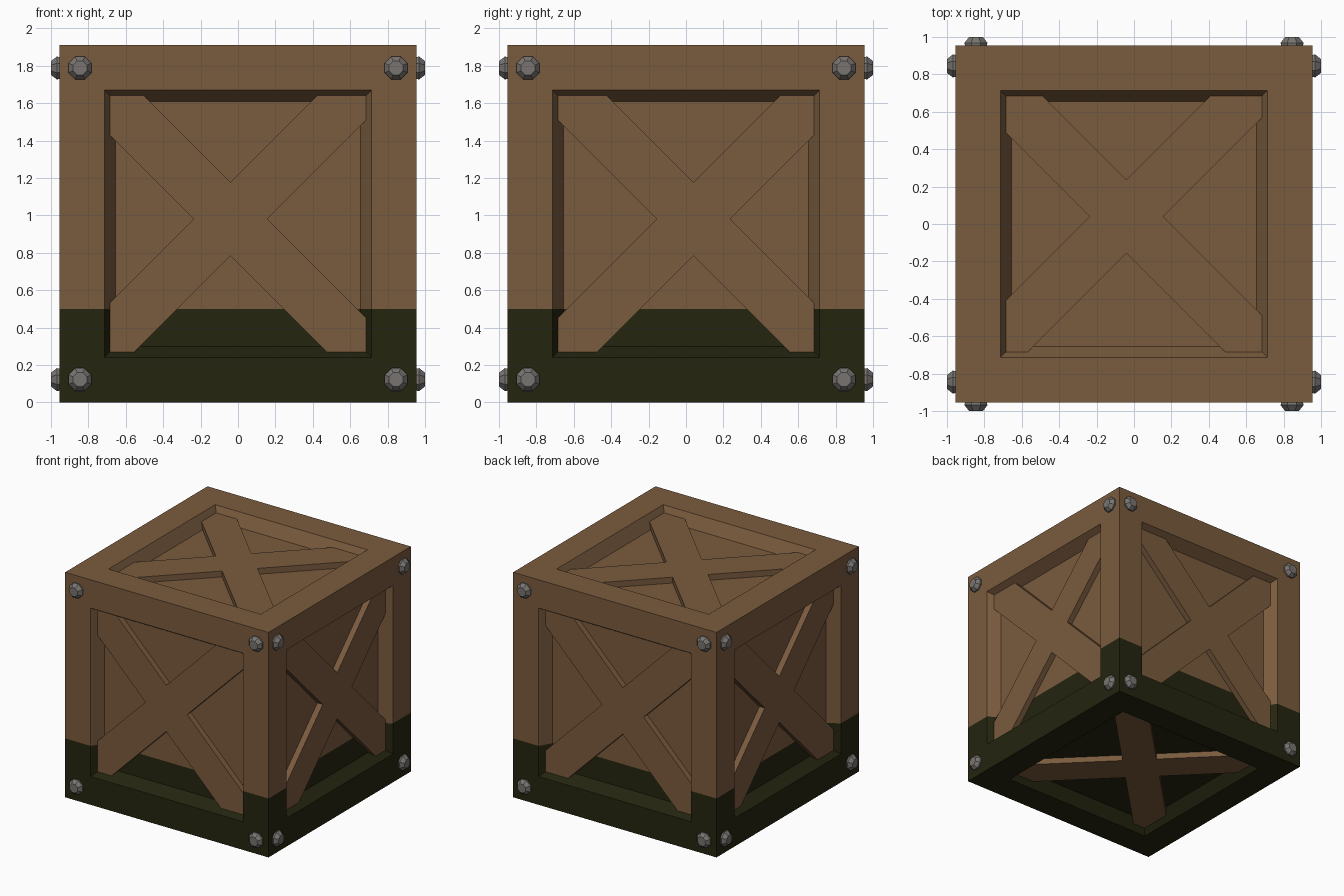
import bpy, bmesh, math
from mathutils import Vector, Matrix

if "Cube" in bpy.data.objects:
    bpy.data.objects.remove(bpy.data.objects["Cube"])

HALF = 0.955          # half side of the crate
MID = Vector((0, 0, HALF))


def material(name, rgb):
    m = bpy.data.materials.new(name)
    m.diffuse_color = (*rgb, 1)
    m.use_nodes = True
    m.node_tree.nodes["Principled BSDF"].inputs["Base Color"].default_value = m.diffuse_color
    return m


WOOD = material("brown wood", (0.195, 0.105, 0.048))
MOSS = material("dark green base", (0.0178, 0.0178, 0.0050))
STEEL = material("grey metal", (0.188, 0.175, 0.162))


def finish(bm, name, mats):
    bmesh.ops.recalc_face_normals(bm, faces=bm.faces[:])
    me = bpy.data.meshes.new(name)
    bm.to_mesh(me)
    bm.free()
    for m in mats:
        me.materials.append(m)
    ob = bpy.data.objects.new(name, me)
    bpy.context.collection.objects.link(ob)
    return ob


# Crate body: cube with a sloped recessed panel on every side
bm = bmesh.new()
bmesh.ops.create_cube(bm, size=2 * HALF, matrix=Matrix.Translation(MID))
sides = bm.faces[:]
for thickness in (0.24, 0.06):
    bmesh.ops.inset_individual(bm, faces=sides, thickness=thickness, use_even_offset=True)
for f in sides:
    shift = f.normal * -0.1
    bmesh.ops.translate(bm, verts=f.verts[:], vec=shift)
# Dark green lower part
bmesh.ops.bisect_plane(bm, geom=bm.verts[:] + bm.edges[:] + bm.faces[:],
                       plane_co=(0, 0, 0.5), plane_no=(0, 0, 1))
for f in bm.faces:
    f.material_index = 1 if f.calc_center_median().z < 0.5 else 0
finish(bm, "crate_body", [WOOD, MOSS])


# Crossed boards, slightly off centre, ending in the sloped recess walls
CROSS = (-0.04, 0.04, 0.025)
ARM, LIMIT = 0.196, 0.688


def cross(name, axis, sign):
    a, b = [i for i in range(3) if i != axis]
    ca, cb = CROSS[a], CROSS[b]
    notches = [(ca + ARM, cb), (ca, cb + ARM), (ca - ARM, cb), (ca, cb - ARM)]
    outline = []
    for i, (sa, sb) in enumerate([(1, 1), (-1, 1), (-1, -1), (1, -1)]):
        end = [(sa * LIMIT, cb + sb * (LIMIT - sa * ca - ARM)),
               (sa * LIMIT, sb * LIMIT),
               (ca + sa * (LIMIT - sb * cb - ARM), sb * LIMIT)]
        outline += [notches[i]] + (end if i % 2 == 0 else end[::-1])
    bm = bmesh.new()
    verts = []
    for u, v in outline:
        p = Vector((0, 0, 0))
        p[a], p[b], p[axis] = u, v, sign * (HALF - 0.05)
        verts.append(bm.verts.new(p + MID))
    face = bm.faces.new(verts)
    out = bmesh.ops.extrude_face_region(bm, geom=[face], use_keep_orig=True)
    depth = Vector((0, 0, 0))
    depth[axis] = -sign * 0.055
    bmesh.ops.translate(bm, vec=depth,
                        verts=[g for g in out["geom"] if isinstance(g, bmesh.types.BMVert)])
    finish(bm, name, [WOOD])


for name, axis, sign in (("front", 1, -1), ("back", 1, 1), ("left", 0, -1),
                         ("right", 0, 1), ("top", 2, 1), ("bottom", 2, -1)):
    cross(name + "_cross_boards", axis, sign)


# Faceted bolt heads in the corners of the four upright sides
def bolt(name, side_angle, u, z):
    bm = bmesh.new()
    rings = []
    for r, h in ((0.063, -0.01), (0.066, 0.014), (0.04, 0.045)):
        rings.append([bm.verts.new((r * math.cos(t), r * math.sin(t), h))
                      for t in (math.tau * (k + 0.5) / 8 for k in range(8))])
    for low, high in zip(rings, rings[1:]):
        for k in range(8):
            n = (k + 1) % 8
            bm.faces.new((low[k], low[n], high[n], high[k]))
    bm.faces.new(rings[-1])
    bm.faces.new(rings[0][::-1])
    place = (Matrix.Rotation(side_angle, 4, 'Z') @ Matrix.Translation((u, -HALF, z))
             @ Matrix.Rotation(math.pi / 2, 4, 'X'))
    bm.transform(place)
    finish(bm, name, [STEEL])


for i, side in enumerate(("front", "right", "back", "left")):
    for u, hand in ((-0.845, "a"), (0.845, "b")):
        for z, level in ((0.122, "lower"), (1.788, "upper")):
            bolt(f"{side}_{level}_bolt_{hand}", i * math.pi / 2, u, z)
